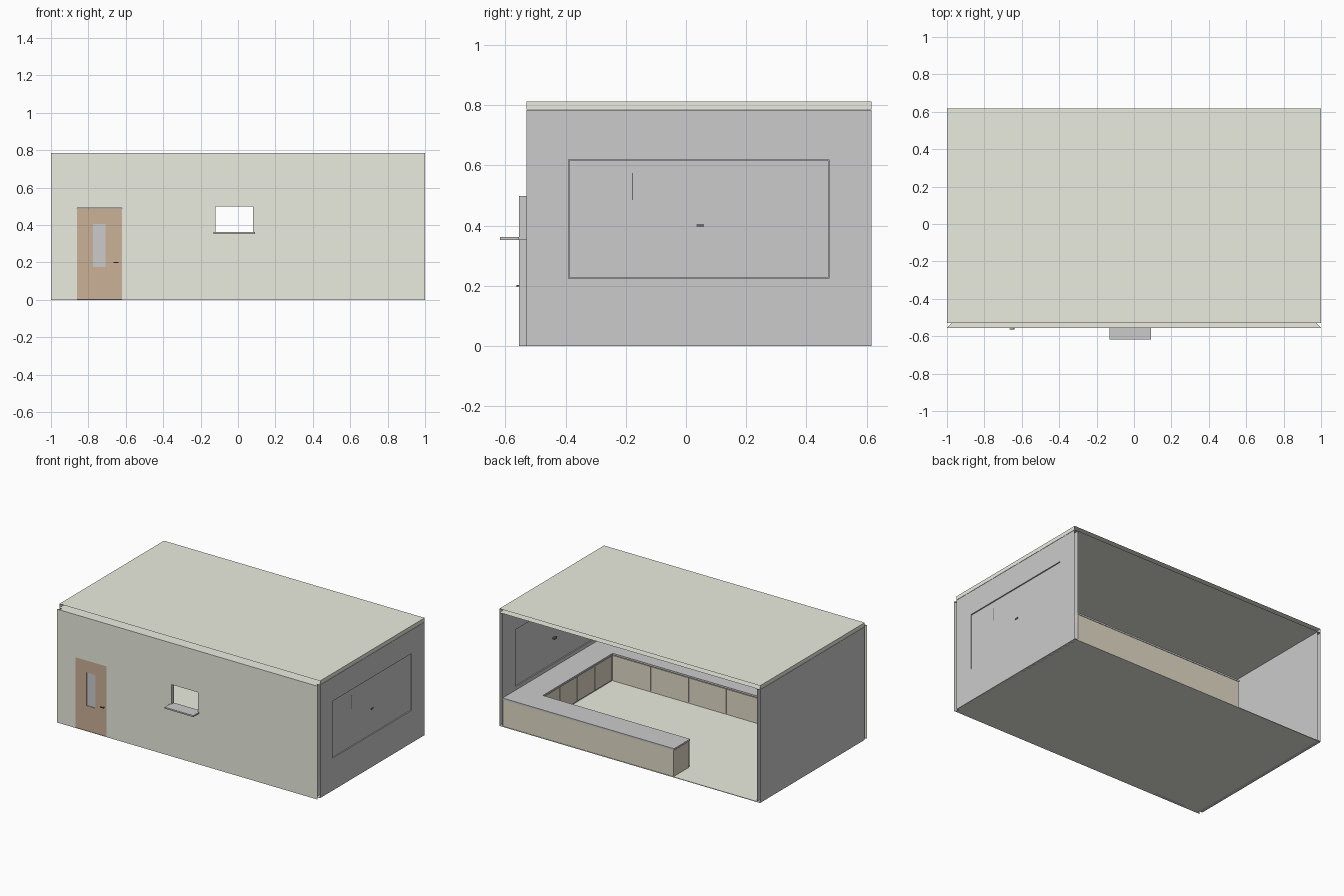
import bpy, bmesh

if "Cube" in bpy.data.objects:
    bpy.data.objects.remove(bpy.data.objects["Cube"])


def material(name, r, g, b):
    m = bpy.data.materials.new(name)
    m.diffuse_color = (r, g, b, 1)
    m.use_nodes = True
    m.node_tree.nodes["Principled BSDF"].inputs["Base Color"].default_value = m.diffuse_color
    return m


PLASTER = material("plaster", 0.83, 0.84, 0.74)
WOOD = material("door_wood", 0.60, 0.44, 0.31)
CABINET = material("cabinet", 0.77, 0.71, 0.58)
DARK = material("dark_metal", 0.15, 0.15, 0.15)
GREY = material("grey", 0.8, 0.8, 0.8)


def finish(name, bm, mats):
    bmesh.ops.remove_doubles(bm, verts=bm.verts, dist=1e-5)
    bmesh.ops.recalc_face_normals(bm, faces=bm.faces)
    me = bpy.data.meshes.new(name)
    bm.to_mesh(me)
    bm.free()
    for m in mats:
        me.materials.append(m)
    ob = bpy.data.objects.new(name, me)
    bpy.context.collection.objects.link(ob)
    return ob


def box(name, x, y, z, mat=None):
    bm = bmesh.new()
    bmesh.ops.create_cube(bm, size=1)
    for v in bm.verts:
        v.co = [(r[0] + r[1]) / 2 + c * (r[1] - r[0]) for r, c in zip((x, y, z), v.co)]
    return finish(name, bm, [mat] if mat else [])


def shell(name, place, outer, inner, height, depth, holes=(), mat=GREY):
    """Hollow wall: two sheets with holes and reveals, capped top and bottom, open ends."""
    bm = bmesh.new()

    def quad(points, index=0):
        bm.faces.new([bm.verts.new(place(*p)) for p in points]).material_index = index

    vs = sorted({*height, *(h[2] for h in holes), *(h[3] for h in holes)})
    for (u0, u1), d in zip((outer, inner), depth):
        us = sorted({u0, u1, *(h[0] for h in holes), *(h[1] for h in holes)})
        for a, b in zip(us, us[1:]):
            for c, e in zip(vs, vs[1:]):
                if not any(h[0] <= a < h[1] and h[2] <= c < h[3] for h in holes):
                    quad([(a, c, d), (b, c, d), (b, e, d), (a, e, d)])
    d0, d1 = depth
    for a, b, c, e in holes:
        ring = [(a, c), (b, c), (b, e), (a, e)]
        for p, q in zip(ring, ring[1:] + ring[:1]):
            quad([(*p, d0), (*q, d0), (*q, d1), (*p, d1)], 1)
    for v in height:
        quad([(outer[0], v, d0), (outer[1], v, d0), (inner[1], v, d1), (inner[0], v, d1)])
    return finish(name, bm, [mat, GREY])


BACK, FRONT, OUT = 0.617, -0.53, -0.555
EAVE, TOP = 0.786, 0.813

# Front wall with mitred open ends, door and serving window openings
shell("front_wall", lambda u, v, d: (u, d, v), (-1, 1), (-0.975, 0.975), (0, EAVE),
      (OUT, FRONT), [(-0.86, -0.62, 0, 0.49), (-0.12, 0.08, 0.36, 0.498)], PLASTER)

# Side walls, right one with a hatch opening
HATCH = (-0.39, 0.475, 0.225, 0.62)
for side, sx, holes in (("right", 1, [HATCH]), ("left", -1, [])):
    shell(side + "_wall", lambda u, v, d: (sx * d, u, v), (FRONT, BACK), (FRONT, BACK),
          (0, EAVE - 0.002), (1, 0.975), holes)

# Hollow roof, closed at the sides and open front and back
shell("roof", lambda u, v, d: (v, u, d), (FRONT, BACK), (FRONT, BACK), (-1, 1),
      (TOP, EAVE), [], PLASTER)
box("floor", (-0.998, 0.998), (FRONT, BACK), (0, 0.004), PLASTER)

# Hatch panel, its handles and a slim upright bar
box("hatch_panel", (0.981, 0.995), (HATCH[0] + 0.002, HATCH[1] - 0.002),
    (HATCH[2] + 0.002, HATCH[3] - 0.003))
box("hatch_handle_outer", (0.994, 0.999), (0.035, 0.06), (0.395, 0.405), DARK)
box("hatch_handle_inner", (0.965, 0.982), (0.035, 0.06), (0.395, 0.405), DARK)
box("hatch_bar", (0.994, 0.997), (-0.179, -0.176), (0.485, 0.575), DARK)

# Door: slab around a glass pane
shell("door", lambda u, v, d: (u, d, v), (-0.859, -0.621), (-0.859, -0.621), (0.001, 0.489),
      (-0.551, -0.537), [(-0.775, -0.708, 0.175, 0.405)], WOOD)
for i, x in enumerate((-0.859, -0.621)):
    box(f"door_edge_{i}", (x - 0.001, x + 0.001), (-0.551, -0.537), (0.001, 0.489), WOOD)
box("door_glass", (-0.775, -0.708), (-0.547, -0.541), (0.175, 0.405))
for side, y in (("outer", (-0.563, -0.559)), ("inner", (-0.529, -0.525))):
    box("door_handle_" + side, (-0.665, -0.638), y, (0.196, 0.203), DARK)
box("door_handle_spindle", (-0.643, -0.638), (-0.561, -0.527), (0.197, 0.202), DARK)

# Serving shelf
box("serving_shelf_outer", (-0.13, 0.09), (-0.618, OUT), (0.353, 0.363))
box("serving_shelf_sill", (-0.12, 0.08), (OUT, FRONT), (0.354, 0.363))

# U-shaped counter: cabinets and worktops
BASE, WORK = 0.188, 0.2
XR, XI, YB, YF = 0.975, 0.79, 0.44, -0.325
BX, FX = -0.34, -0.37
box("back_cabinet", (BX + 0.005, XR), (YB + 0.01, BACK - 0.003), (0.004, BASE), CABINET)
box("right_cabinet", (XI + 0.01, XR), (YF - 0.01, YB + 0.01), (0.004, BASE), CABINET)
box("front_cabinet", (FX + 0.005, XR), (FRONT, YF - 0.01), (0.004, BASE), CABINET)
box("back_worktop", (BX, XR), (YB, BACK), (BASE, WORK))
box("right_worktop", (XI, XR), (YF, YB), (BASE, WORK))
box("front_worktop", (FX, XR), (FRONT, YF), (BASE, WORK))

# Cabinet doors on the inner faces
G = 0.003
N = 4
for i in range(N):
    z = (0.012, 0.182)
    w = (XI - FX) / N
    x = (FX + i * w + G, FX + (i + 1) * w - G)
    box(f"front_cabinet_door_{i}", x, (YF - 0.01, YF - 0.005), z, CABINET)
    w = (XI - BX) / N
    x = (BX + i * w + G, BX + (i + 1) * w - G)
    box(f"back_cabinet_door_{i}", x, (YB + 0.005, YB + 0.01), z, CABINET)
    w = (YB - YF) / N
    y = (YF + i * w + G, YF + (i + 1) * w - G)
    box(f"right_cabinet_door_{i}", (XI + 0.005, XI + 0.01), y, z, CABINET)
